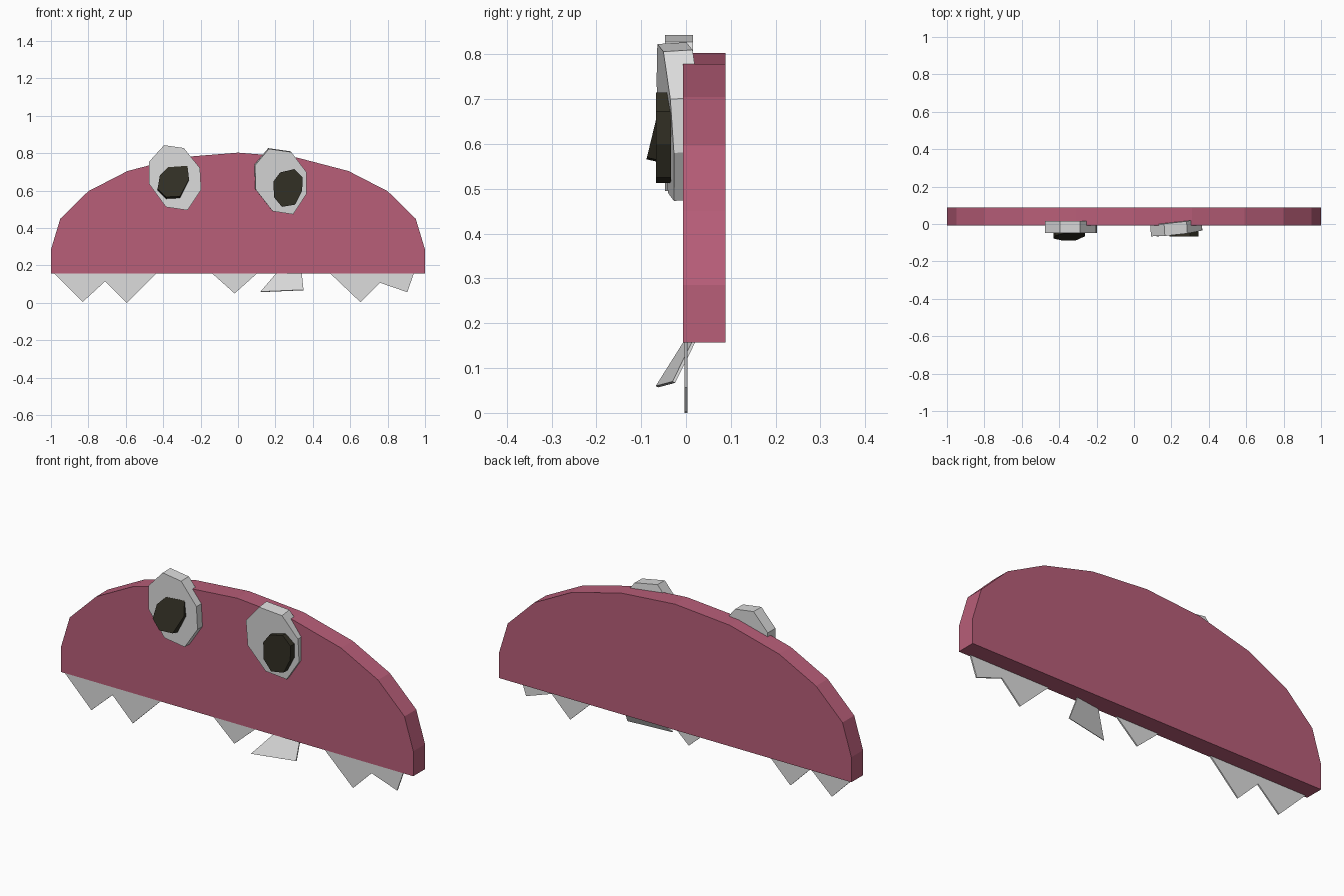
import bpy, bmesh


def material(name, rgb):
    m = bpy.data.materials.new(name)
    m.diffuse_color = (*rgb, 1)
    return m


PINK = material("dusty_pink", (0.48, 0.112, 0.19))
WHITE = material("off_white", (0.72, 0.72, 0.72))
BLACK = material("warm_black", (0.032, 0.029, 0.018))


def plate(name, outline, front, depth, mat, push=(0, 0)):
    """Extrude an x-z outline; front = (a, b, c) gives front y = a + b*x + c*z.
    push shifts the back face in x and z so tilted plates stay square."""
    a, b, c = front
    bm = bmesh.new()
    f = [bm.verts.new((x, a + b * x + c * z, z)) for x, z in outline]
    k = [bm.verts.new((v.co.x + push[0], v.co.y + depth, v.co.z + push[1])) for v in f]
    bm.faces.new(f)
    bm.faces.new(k[::-1])
    n = len(f)
    for i in range(n):
        j = (i + 1) % n
        bm.faces.new((f[j], f[i], k[i], k[j]))
    bmesh.ops.recalc_face_normals(bm, faces=bm.faces)
    me = bpy.data.meshes.new(name)
    bm.to_mesh(me)
    bm.free()
    me.materials.append(mat)
    ob = bpy.data.objects.new(name, me)
    bpy.context.collection.objects.link(ob)
    return ob


# Body: half dome profile, mirrored
half = [(1, 0.157), (1, 0.285), (0.95, 0.45), (0.8, 0.597), (0.59, 0.705), (0.31, 0.778)]
plate("body", half + [(0, 0.803)] + [(-x, z) for x, z in half[::-1]],
      (-0.007, 0, 0), 0.095, PINK)

# Eyes
plate("left_eye", [(-0.395, 0.843), (-0.29, 0.828), (-0.203, 0.72), (-0.197, 0.605),
                   (-0.27, 0.495), (-0.385, 0.512), (-0.475, 0.635), (-0.475, 0.755)],
      (-0.047, 0, 0), 0.063, WHITE)
plate("right_eye", [(0.165, 0.823), (0.285, 0.806), (0.365, 0.70), (0.365, 0.58),
                    (0.295, 0.473), (0.185, 0.49), (0.095, 0.605), (0.091, 0.735)],
      (-0.026, 0.104, -0.067), 0.065, WHITE, (-0.004, 0.004))

# Pupils
plate("left_pupil", [(-0.375, 0.725), (-0.27, 0.733), (-0.262, 0.66), (-0.31, 0.57),
                     (-0.385, 0.566), (-0.43, 0.61), (-0.418, 0.68)],
      (-0.224, 0, 0.24), 0.05, BLACK, (0, -0.012))
plate("right_pupil", [(0.225, 0.697), (0.3, 0.715), (0.345, 0.672), (0.343, 0.6),
                      (0.305, 0.525), (0.235, 0.513), (0.192, 0.565), (0.19, 0.65)],
      (-0.067, 0, 0), 0.034, BLACK)

# Teeth: thin plates hanging from the lower edge
flat = (-0.0035, 0, 0)
plate("left_teeth", [(-0.99, 0.165), (-0.83, 0.005), (-0.71, 0.115), (-0.595, 0.0),
                     (-0.428, 0.165)], flat, 0.007, WHITE)
plate("middle_tooth", [(-0.147, 0.165), (-0.018, 0.05), (0.11, 0.165)], flat, 0.007, WHITE)
plate("right_teeth", [(0.485, 0.165), (0.655, 0.003), (0.76, 0.107), (0.905, 0.057),
                      (0.943, 0.165)], flat, 0.007, WHITE)
# Crooked tooth leans forward
plate("crooked_tooth", [(0.21, 0.165), (0.34, 0.165), (0.35, 0.07), (0.12, 0.06)],
      (-0.115, 0.14, 0.51), 0.006, WHITE, (0, -0.003))
